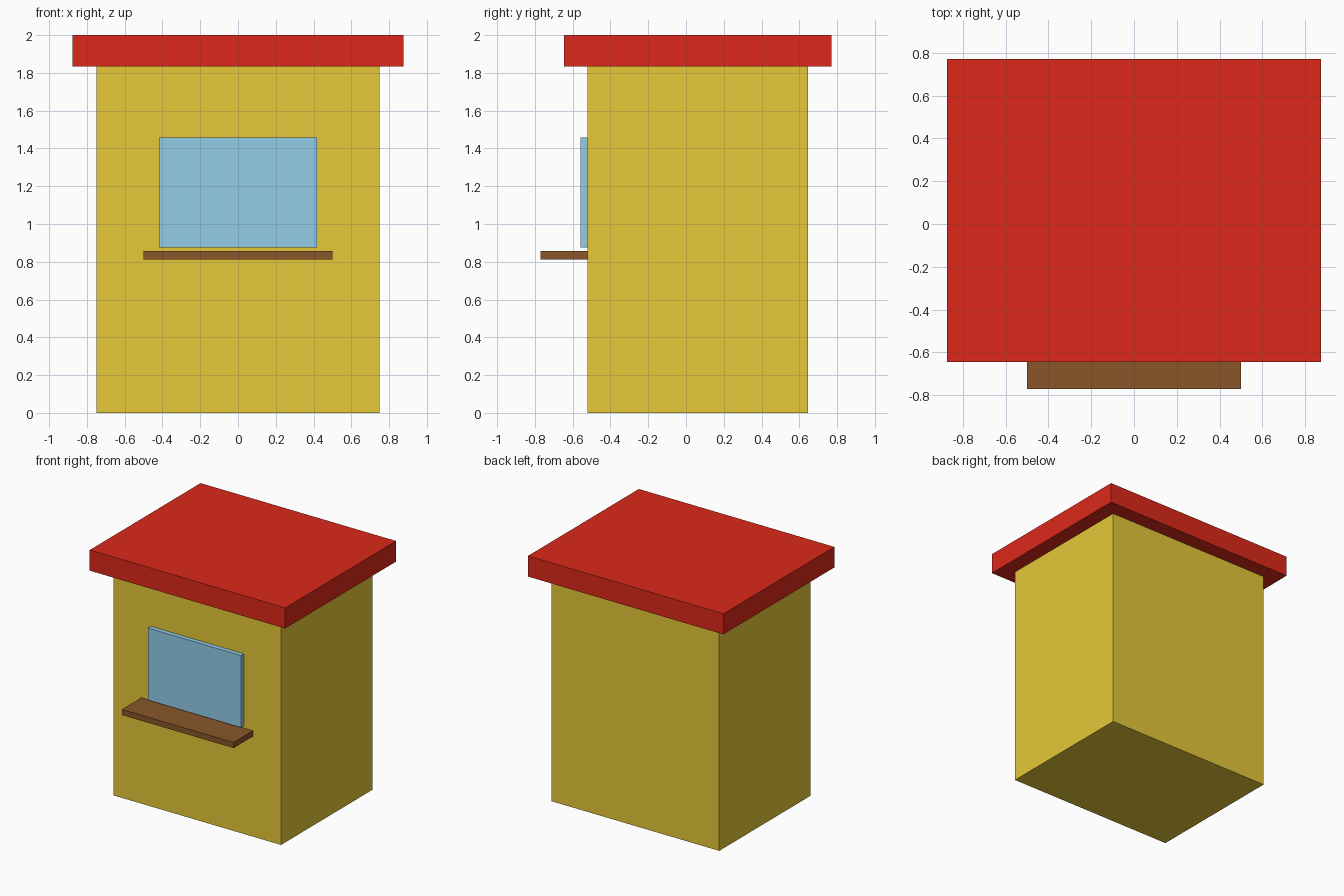
import bpy
import bmesh
from mathutils import Vector

cube = bpy.data.objects.get("Cube")
if cube:
    bpy.data.objects.remove(cube, do_unlink=True)


def material(name, colour):
    mat = bpy.data.materials.new(name)
    mat.use_nodes = True
    mat.diffuse_color = (*colour, 1)
    bsdf = next(n for n in mat.node_tree.nodes if n.type == "BSDF_PRINCIPLED")
    bsdf.inputs["Base Color"].default_value = (*colour, 1)
    return mat


def box(name, low, high, mat):
    """Flat-shaded box between two opposite corners."""
    low, high = Vector(low), Vector(high)
    bm = bmesh.new()
    bmesh.ops.create_cube(bm, size=1)
    bmesh.ops.scale(bm, vec=high - low, verts=bm.verts)
    mesh = bpy.data.meshes.new(name)
    bm.to_mesh(mesh)
    bm.free()
    mesh.materials.append(mat)
    obj = bpy.data.objects.new(name, mesh)
    obj.location = (low + high) / 2
    bpy.context.collection.objects.link(obj)
    return obj


yellow = material("yellow_wall", (0.79, 0.58, 0.04))
red = material("red_roof", (0.72, 0.022, 0.011))
blue = material("blue_glass", (0.30, 0.63, 0.82))
brown = material("brown_wood", (0.25, 0.093, 0.022))

front = -0.521       # front wall plane
wall_top = 1.833

# Booth body and overhanging flat roof
box("booth_body", (-0.75, front, 0), (0.75, 0.646, wall_top), yellow)
box("roof", (-0.875, -0.646, wall_top), (0.875, 0.771, 2), red)

# Serving window and counter shelf on the front wall
box("window", (-0.417, -0.558, 0.875), (0.417, front, 1.458), blue)
box("counter_shelf", (-0.5, -0.771, 0.8125), (0.5, front, 0.858), brown)
